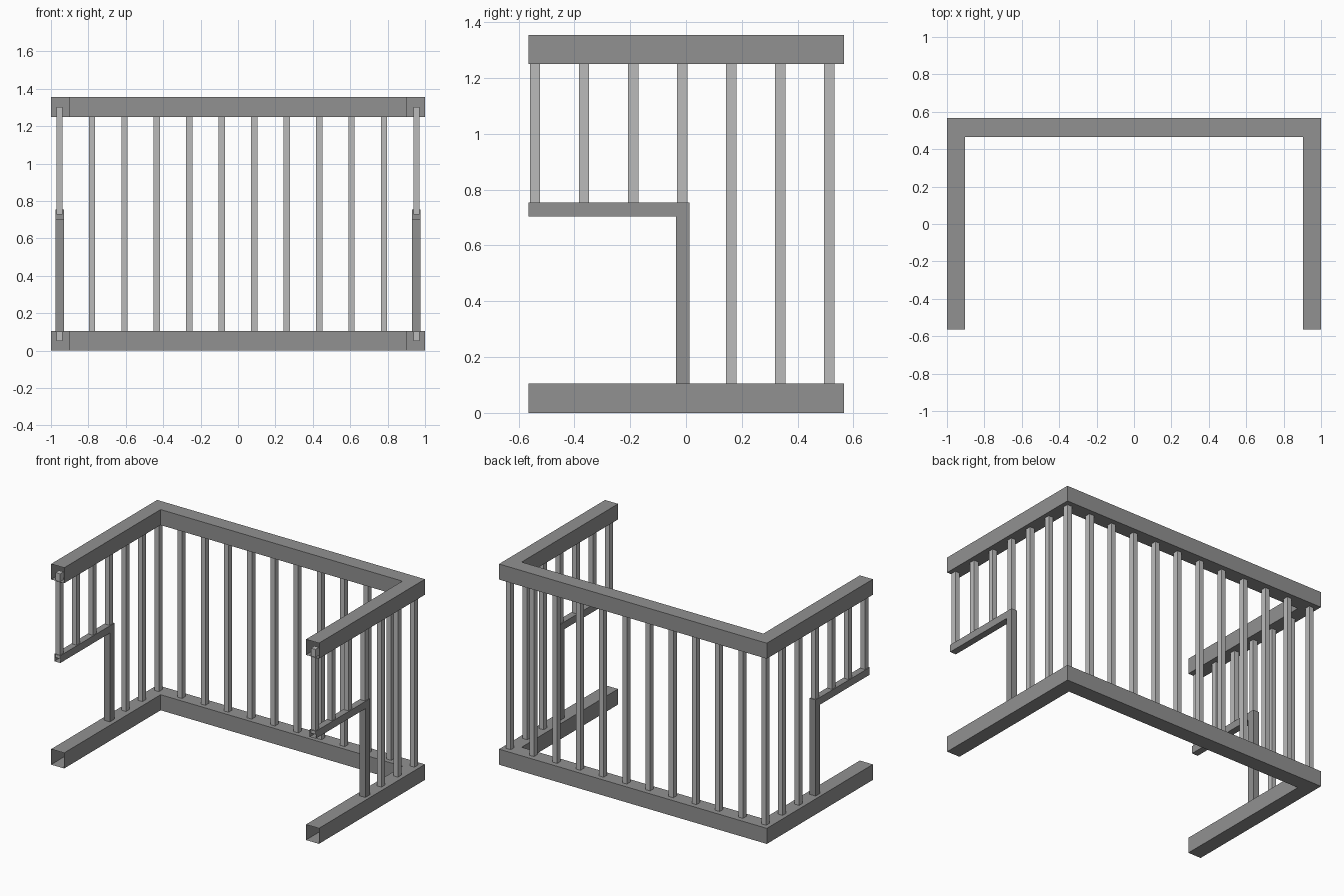
import bpy, bmesh
from mathutils import Vector

if "Cube" in bpy.data.objects:
    bpy.data.objects.remove(bpy.data.objects["Cube"])


def grey(name, v):
    mat = bpy.data.materials.new(name)
    mat.diffuse_color = (v, v, v, 1)
    return mat


RAIL_GREY, BAR_GREY = grey("dark_grey", 0.285), grey("mid_grey", 0.285)
BAR_GREY.diffuse_color = (0.5, 0.5, 0.5, 1)


def add_mesh(name, bm, mat):
    bmesh.ops.recalc_face_normals(bm, faces=bm.faces)
    mesh = bpy.data.meshes.new(name)
    bm.to_mesh(mesh)
    bm.free()
    mesh.materials.append(mat)
    obj = bpy.data.objects.new(name, mesh)
    bpy.context.collection.objects.link(obj)
    return obj


def hollow_rail(name, path, binormal, half_widths, half_depth):
    """Open-ended rectangular tube with square corners, one half width per segment."""
    pts = [Vector(p) for p in path]
    b = Vector(binormal)
    offsets = [(q - p).normalized().cross(b) * w
               for p, q, w in zip(pts, pts[1:], half_widths)]
    bm = bmesh.new()
    rings = []
    for i, p in enumerate(pts):
        miter = sum(offsets[max(i - 1, 0):i + 1], Vector())
        d = b * half_depth
        rings.append([bm.verts.new(p + s * miter + t * d)
                      for s, t in ((-1, -1), (1, -1), (1, 1), (-1, 1))])
    for r0, r1 in zip(rings, rings[1:]):
        for k in range(4):
            j = (k + 1) % 4
            bm.faces.new((r0[k], r0[j], r1[j], r1[k]))
    return add_mesh(name, bm, RAIL_GREY)


def baluster(name, x, y, z0, z1):
    bm = bmesh.new()
    bmesh.ops.create_cube(bm, size=1)
    bmesh.ops.scale(bm, vec=(0.034, 0.037, z1 - z0), verts=bm.verts)
    bmesh.ops.translate(bm, vec=(x, y, (z0 + z1) / 2), verts=bm.verts)
    return add_mesh(name, bm, BAR_GREY)


X, BACK, FRONT = 0.9515, 0.515, -0.565
LOW, MID, HIGH = 0.0525, 0.729, 1.3025

# U-shaped top and bottom rails
for name, z in (("bottom_rail", LOW), ("top_rail", HIGH)):
    hollow_rail(name, [(-X, FRONT, z), (-X, BACK, z), (X, BACK, z), (X, FRONT, z)],
                (0, 0, 1), (0.0485, 0.051, 0.0485), 0.0525)

# Back balusters, corners included
for i in range(12):
    baluster("back_baluster", -0.954 + i * 1.908 / 11, 0.513, LOW, HIGH)

for side, x in (("left", -0.954), ("right", 0.954)):
    # Frame around the side opening
    hollow_rail(side + "_opening_frame",
                [(x, FRONT, MID), (x, -0.0125, MID), (x, -0.0125, 0.1)],
                (1, 0, 0), (0.0247, 0.0242), 0.0225)
    # Side balusters, short ones above the opening
    for i in range(6):
        baluster(side + "_baluster", x, -0.541 + i * 0.1757, MID if i < 4 else LOW, HIGH)

for m in bpy.data.materials:
    if m.users and not m.is_grease_pencil:
        m.use_nodes = True
        m.node_tree.nodes["Principled BSDF"].inputs["Base Color"].default_value = m.diffuse_color
